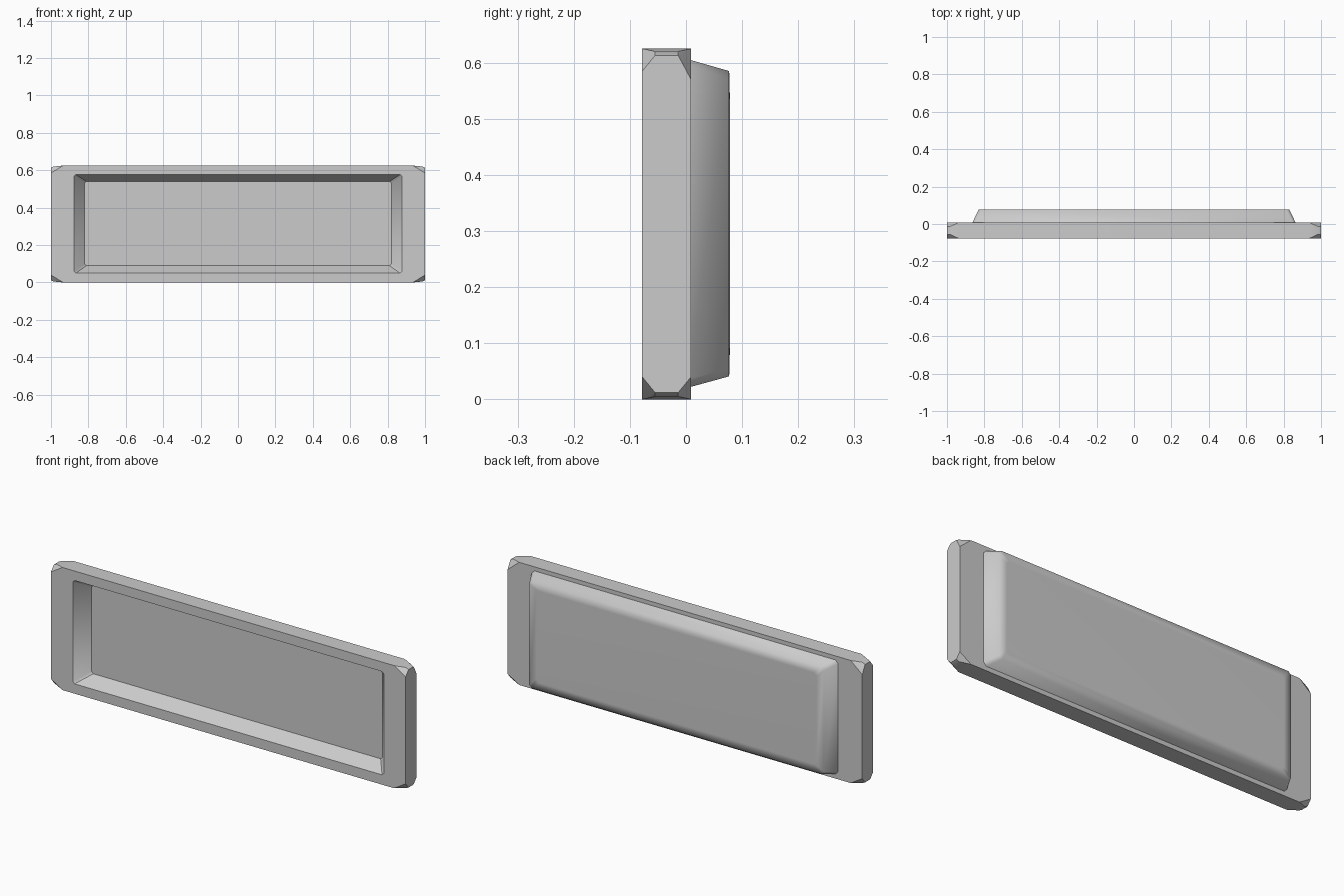
import bpy, bmesh, math

if "Cube" in bpy.data.objects:
    bpy.data.objects.remove(bpy.data.objects["Cube"])


def finish(name, bm):
    bmesh.ops.recalc_face_normals(bm, faces=bm.faces)
    me = bpy.data.meshes.new(name)
    bm.to_mesh(me)
    bm.free()
    ob = bpy.data.objects.new(name, me)
    bpy.context.collection.objects.link(ob)
    return ob


def smooth(ob, angle):
    bpy.ops.object.select_all(action='DESELECT')
    ob.select_set(True)
    bpy.context.view_layer.objects.active = ob
    bpy.ops.object.shade_smooth_by_angle(angle=math.radians(angle))


def loft(name, rings):
    """Stack of rectangles with clipped corners: (y, half width, z low, z high, clip)."""
    bm = bmesh.new()
    loops = []
    for y, w, lo, hi, c in rings:
        pts = [(w - c, lo), (w, lo + c), (w, hi - c), (w - c, hi),
               (-w + c, hi), (-w, hi - c), (-w, lo + c), (-w + c, lo)]
        loops.append([bm.verts.new((x, y, z)) for x, z in pts])
    for a, b in zip(loops, loops[1:]):
        for i in range(8):
            j = (i + 1) % 8
            bm.faces.new((a[i], a[j], b[j], b[i]))
    bm.faces.new(loops[0])
    bm.faces.new(loops[-1])
    return finish(name, bm)


# Frame slab: convex block with all eight corners chipped
H, FRONT, BACK = 0.625, -0.078, 0.009
bm = bmesh.new()
for sx in (-1, 1):
    for top in (False, True):
        for y, s, chip in ((FRONT, 1, 0.04), (BACK, -1, 0.055 if top else 0.04)):
            inner = y + s * 0.023
            for x, yy, d in ((0.935, y, 0), (1, y, chip),
                             (1, inner, 0.012), (0.985, inner, 0.005)):
                bm.verts.new((sx * x, yy, H - d if top else d))
res = bmesh.ops.convex_hull(bm, input=bm.verts)
junk = {v for v in res["geom_interior"] + res["geom_unused"]
        if isinstance(v, bmesh.types.BMVert) and not v.link_faces}
bmesh.ops.delete(bm, geom=list(junk), context='VERTS')
bmesh.ops.dissolve_limit(bm, angle_limit=0.01, verts=bm.verts, edges=bm.edges)
frame = finish("panel_frame", bm)

# Sloped recess cut into the front
cutter = loft("recess_cutter", [(-0.113, 0.905, 0.030, 0.595, 0.01),
                                (-0.008, 0.820, 0.090, 0.540, 0.01)])
cutter.hide_render = True
mod = frame.modifiers.new("recess", 'BOOLEAN')
mod.operation = 'DIFFERENCE'
mod.solver = 'EXACT'
mod.object = cutter
bpy.context.view_layer.objects.active = frame
bpy.ops.object.modifier_apply(modifier=mod.name)
bpy.data.objects.remove(cutter)
smooth(frame, 35)

# Raised back panel with softened rim
back = loft("raised_back", [(0.004, 0.866, 0.021, 0.606, 0.015),
                            (0.077, 0.830, 0.041, 0.585, 0.015),
                            (0.078, 0.790, 0.080, 0.546, 0.015)])
smooth(back, 80)
